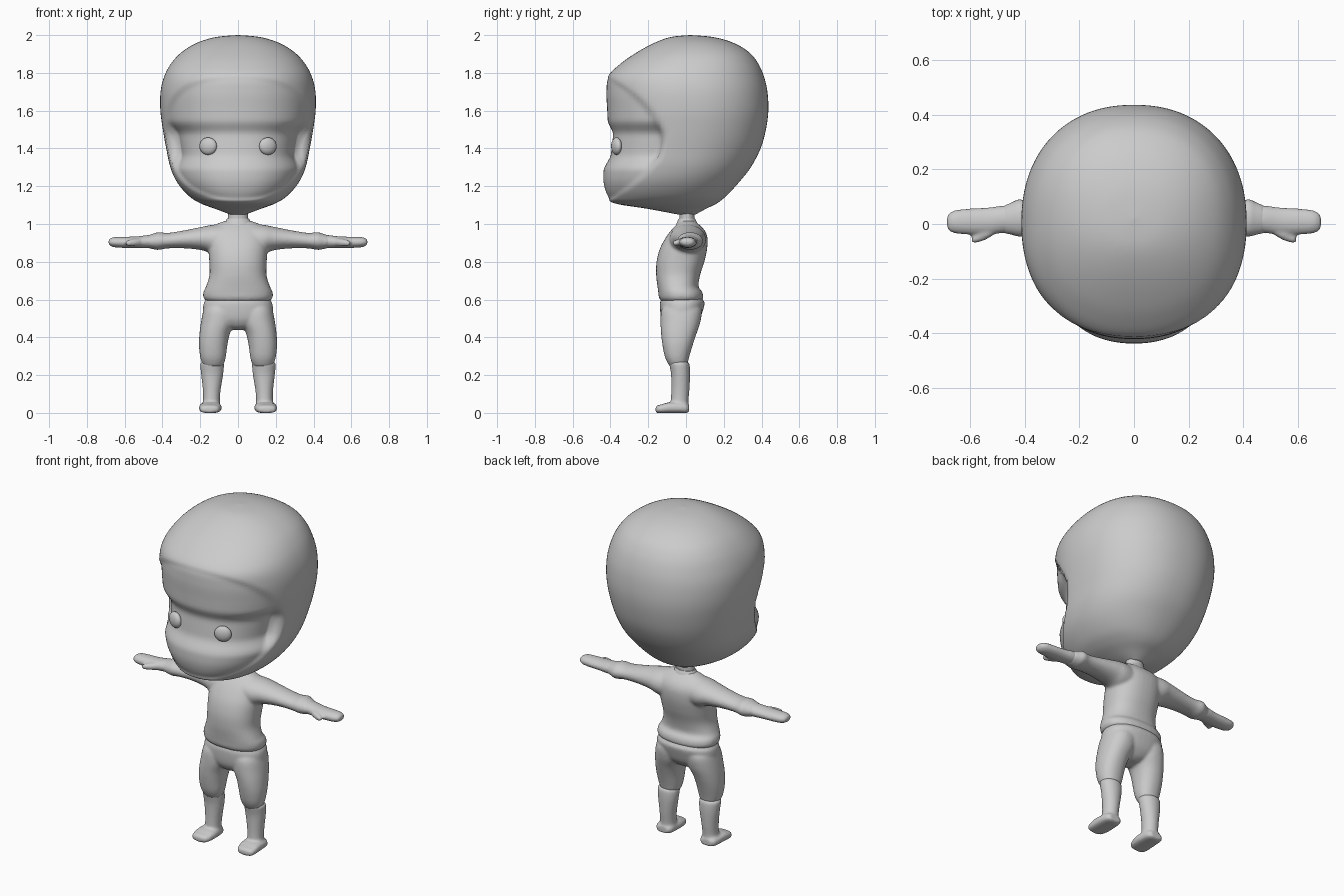
import bpy, bmesh, math
from mathutils import Vector

AXES = {'z': lambda t, a, b: (a, b, t), 'x': lambda t, a, b: (t, a, b), 'y': lambda t, a, b: (a, t, b)}


def resample(rows, steps):
    """Catmull-Rom between the section rows."""
    out = []
    for i in range(len(rows) - 1):
        p0, p1, p2, p3 = (rows[max(0, min(len(rows) - 1, i + k))] for k in (-1, 0, 1, 2))
        for s in range(steps):
            u = s / steps
            out.append([0.5 * (2 * b + (c - a) * u + (2 * a - 5 * b + 4 * c - d) * u * u
                               + (3 * b - a - 3 * c + d) * u ** 3)
                        for a, b, c, d in zip(p0, p1, p2, p3)])
    return out + [list(rows[-1])]


def loft(name, rows, axis='z', n=32, power=2.0, steps=4, mirror=False, warp=None, angle=60):
    """Skin rounded sections; each row is (position, a_min, a_max, b_min, b_max)."""
    bm = bmesh.new()
    rings = []
    for t, a0, a1, b0, b1 in resample(rows, steps):
        ring = []
        for k in range(n):
            th = 2 * math.pi * k / n
            c, s = math.cos(th), math.sin(th)
            ca = math.copysign(abs(c) ** (2 / power), c)
            sb = math.copysign(abs(s) ** (2 / power), s)
            p = Vector(AXES[axis](t, (a0 + a1) / 2 + ca * (a1 - a0) / 2, (b0 + b1) / 2 + sb * (b1 - b0) / 2))
            ring.append(bm.verts.new(warp(p) if warp else p))
        rings.append(ring)
    for r, q in zip(rings, rings[1:]):
        for k in range(n):
            bm.faces.new((r[k], r[(k + 1) % n], q[(k + 1) % n], q[k]))
    bm.faces.new(rings[0])
    bm.faces.new(rings[-1])
    bmesh.ops.recalc_face_normals(bm, faces=bm.faces)
    me = bpy.data.meshes.new(name)
    bm.to_mesh(me)
    bm.free()
    ob = bpy.data.objects.new(name, me)
    bpy.context.collection.objects.link(ob)
    return finish(ob, mirror, angle)


def select(obs):
    bpy.ops.object.select_all(action='DESELECT')
    for o in obs:
        o.select_set(True)
    bpy.context.view_layer.objects.active = obs[0]


def finish(ob, mirror, angle=60):
    select([ob])
    bpy.ops.object.shade_smooth_by_angle(angle=math.radians(angle))
    if mirror:
        m = ob.modifiers.new("mirror", 'MIRROR')
        m.use_mirror_merge = False
    return ob


def blend(*obs, iterations=5):
    """Fuse overlapping parts into one smooth skin, named after the first."""
    select(obs)
    bpy.ops.object.convert(target='MESH')
    bpy.ops.object.join()
    ob = bpy.context.object
    rem = ob.modifiers.new("fuse", 'REMESH')
    rem.mode, rem.voxel_size, rem.use_smooth_shade = 'VOXEL', 0.008, True
    smooth = ob.modifiers.new("soften", 'SMOOTH')
    smooth.factor, smooth.iterations = 0.5, iterations


def sym(*rows):
    """Rows (z, half width, front, back) for parts centred on x = 0."""
    return [(z, -w, w, f, b) for z, w, f, b in rows]


def ramp(lo, hi, v):
    u = max(0.0, min(1.0, (v - lo) / (hi - lo)))
    return u * u * (3 - 2 * u)


def face_opening(p):
    """Press the forehead, eye slot and mask into the front of the hood."""
    if p.y > -0.1 or p.z < 1.1:
        return p
    side = max(0.0, min(1.0, (p.y + 0.42) / 0.3))
    limit = -0.115 - 0.28 * ((p.z - 1.45) / 0.33) ** 2
    rim = ramp(limit, limit - 0.05, p.y)
    inset = 0.006 + 0.014 * side
    slot = (0.03 + 0.02 * side) * ramp(1.55, 1.47, p.z) * ramp(1.28, 1.37, p.z)
    k = 1 - rim * (inset + slot) / math.hypot(p.x, p.y)
    return Vector((p.x * k, p.y * k, p.z))


# hooded head with mask
loft("hooded_head", sym(
    (1.05, 0.04, -0.04, 0.05), (1.08, 0.12, -0.20, 0.105), (1.11, 0.20, -0.38, 0.165),
    (1.15, 0.262, -0.42, 0.215), (1.22, 0.322, -0.442, 0.28), (1.30, 0.358, -0.441, 0.343),
    (1.40, 0.380, -0.430, 0.395), (1.50, 0.398, -0.420, 0.423), (1.60, 0.411, -0.423, 0.436),
    (1.70, 0.410, -0.427, 0.431), (1.78, 0.391, -0.414, 0.413), (1.85, 0.354, -0.345, 0.382),
    (1.91, 0.298, -0.258, 0.333), (1.96, 0.215, -0.165, 0.249), (1.99, 0.115, -0.08, 0.142),
    (2.0, 0.002, 0.02, 0.024)), n=112, power=2.2, steps=6, warp=face_opening, angle=80)

# flat button eyes
bpy.ops.mesh.primitive_uv_sphere_add(segments=24, ring_count=14, radius=1)
eyes = bpy.context.object
eyes.name = "eyes"
for v in eyes.data.vertices:
    v.co = (0.158 + v.co.x * 0.046, -0.368 + v.co.y * 0.026 + v.co.x * 0.012, 1.412 + v.co.z * 0.046)
finish(eyes, True)

# neck and shirt collar
loft("neck", sym((0.98, 0.055, -0.035, 0.045), (1.09, 0.05, -0.035, 0.045)), steps=1)
loft("collar", sym((0.99, 0.085, -0.055, 0.065), (1.015, 0.066, -0.045, 0.055),
                   (1.028, 0.058, -0.038, 0.048)))

# shirt body
shirt = loft("shirt", sym(
    (0.592, 0.168, -0.132, 0.08), (0.61, 0.183, -0.143, 0.091), (0.64, 0.183, -0.147, 0.086),
    (0.67, 0.169, -0.151, 0.066), (0.73, 0.151, -0.158, 0.075), (0.80, 0.152, -0.156, 0.097),
    (0.87, 0.156, -0.138, 0.112), (0.93, 0.155, -0.106, 0.113), (0.97, 0.144, -0.076, 0.096),
    (1.00, 0.112, -0.046, 0.066), (1.018, 0.06, -0.03, 0.045)), n=40, power=2.3)

# sleeves with flared cuff
sleeves = loft("sleeves", [
    (0.08, -0.09, 0.10, 0.83, 1.00), (0.14, -0.085, 0.106, 0.842, 0.995),
    (0.19, -0.07, 0.10, 0.861, 0.985), (0.28, -0.053, 0.089, 0.871, 0.967),
    (0.37, -0.046, 0.083, 0.871, 0.953), (0.42, -0.047, 0.091, 0.863, 0.957),
    (0.445, -0.041, 0.081, 0.866, 0.95), (0.48, -0.033, 0.066, 0.874, 0.939)], 'x', mirror=True)
blend(shirt, sleeves, iterations=4)

# mitten hands and thumbs
hands = loft("hands", [
    (0.44, -0.033, 0.068, 0.872, 0.944), (0.48, -0.033, 0.067, 0.872, 0.941),
    (0.54, -0.04, 0.06, 0.873, 0.934), (0.62, -0.038, 0.055, 0.874, 0.932),
    (0.66, -0.033, 0.049, 0.878, 0.93), (0.680, -0.022, 0.036, 0.888, 0.921),
    (0.686, 0.0, 0.014, 0.902, 0.91)], 'x', mirror=True)
thumbs = loft("thumbs", [
    (0.50, -0.03, 0.0, 0.885, 0.925), (0.54, -0.056, -0.01, 0.882, 0.923),
    (0.578, -0.069, -0.036, 0.883, 0.915), (0.594, -0.067, -0.048, 0.89, 0.908)],
    'x', n=16, mirror=True)
blend(hands, thumbs, iterations=2)

# trouser seat
seat = loft("trousers", sym(
    (0.44, 0.03, -0.07, 0.01), (0.455, 0.08, -0.105, 0.04), (0.49, 0.16, -0.128, 0.07),
    (0.53, 0.184, -0.136, 0.086), (0.58, 0.182, -0.138, 0.099), (0.595, 0.172, -0.133, 0.091),
    (0.62, 0.168, -0.13, 0.08)), n=40, power=2.3)

# trouser legs
legs = loft("trouser_legs", [
    (0.245, 0.085, 0.18, -0.085, 0.0), (0.265, 0.073, 0.191, -0.098, 0.009),
    (0.30, 0.064, 0.201, -0.113, 0.018), (0.36, 0.056, 0.207, -0.125, 0.036),
    (0.42, 0.043, 0.204, -0.132, 0.056), (0.48, 0.015, 0.196, -0.135, 0.076),
    (0.54, 0.01, 0.184, -0.132, 0.084), (0.57, 0.02, 0.17, -0.115, 0.07)],
    power=2.2, mirror=True)
blend(seat, legs)

# boots: shafts and feet
shafts = loft("boots", [
    (0.02, 0.09, 0.196, -0.085, 0.015), (0.06, 0.096, 0.185, -0.081, 0.013),
    (0.12, 0.092, 0.186, -0.078, 0.018), (0.20, 0.079, 0.195, -0.079, 0.022),
    (0.25, 0.074, 0.2, -0.087, 0.02), (0.267, 0.077, 0.197, -0.089, 0.013),
    (0.273, 0.095, 0.18, -0.075, -0.005)], mirror=True)
feet = loft("feet", [
    (-0.161, 0.135, 0.165, 0.008, 0.025), (-0.155, 0.107, 0.195, 0.0, 0.038),
    (-0.13, 0.093, 0.205, -0.001, 0.045), (-0.09, 0.087, 0.206, -0.001, 0.056),
    (-0.04, 0.089, 0.203, -0.001, 0.055), (0.0, 0.096, 0.196, -0.001, 0.05),
    (0.017, 0.113, 0.18, 0.004, 0.04)], 'y', power=2.8, mirror=True)
blend(shafts, feet, iterations=3)
